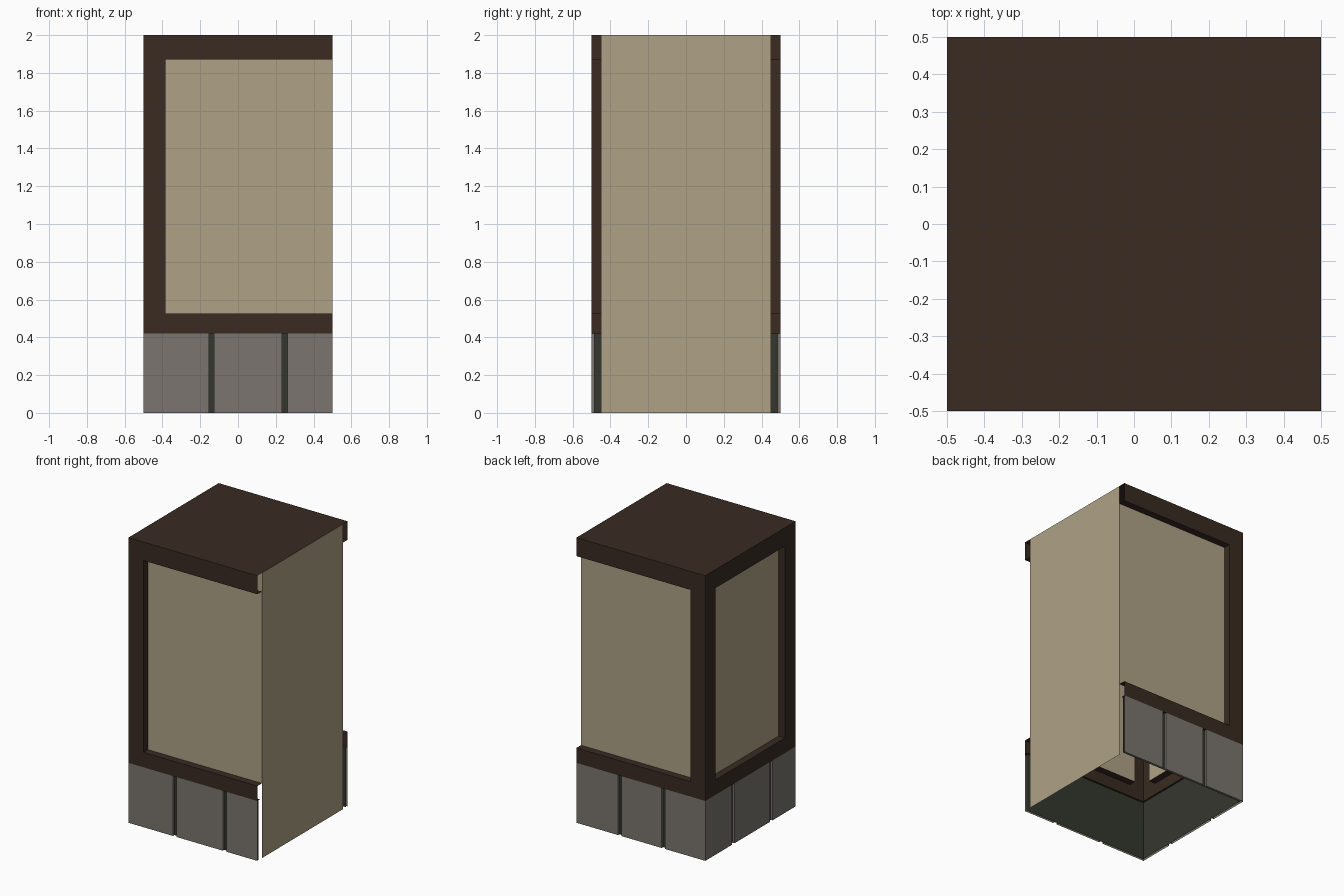
import bpy
import bmesh
from mathutils import Vector

cube = bpy.data.objects.get("Cube")
if cube:
    bpy.data.objects.remove(cube)

HALF, TOP = 0.5, 2.0
BASE_TOP, SILL, LINTEL = 0.42, 0.525, 1.87
POST, RECESS, GROOVE, FLANGE = 0.385, 0.05, 0.015, 0.03


def material(name, rgb):
    mat = bpy.data.materials.new(name)
    mat.use_nodes = True
    mat.diffuse_color = (*rgb, 1)
    bsdf = mat.node_tree.nodes["Principled BSDF"]
    bsdf.inputs["Base Color"].default_value = (*rgb, 1)
    bsdf.inputs["Roughness"].default_value = 0.9
    return mat


plaster = material("beige plaster", (0.43, 0.365, 0.245))
timber = material("dark brown timber", (0.041, 0.024, 0.016))
stone = material("grey stone", (0.197, 0.179, 0.157))
mortar = material("dark green mortar", (0.034, 0.037, 0.027))


# Each wall maps (position along wall, depth inwards, height) to space
def front(u, d, z):
    return Vector((u, d - HALF, z))


def back(u, d, z):
    return Vector((u, HALF - d, z))


def side(u, d, z):
    return Vector((d - HALF, u, z))


def open_side(u, d, z):
    return Vector((HALF - d, u, z))


def roof(u, v, z):
    return Vector((u, v, z))


def sheet(bm, corners, facing):
    """Add one flat face whose normal points along facing."""
    face = bm.faces.new([bm.verts.new(c) for c in corners])
    face.normal_update()
    if face.normal.dot(facing) < 0:
        face.normal_flip()


def upright(bm, wall, u0, u1, z0, z1, d=0):
    """Rectangle parallel to the wall, facing outwards."""
    out = wall(0, 0, 0) - wall(0, 1, 0)
    sheet(bm, [wall(u0, d, z0), wall(u1, d, z0), wall(u1, d, z1), wall(u0, d, z1)], out)


def shelf(bm, wall, u0, u1, z, depth, up):
    """Horizontal strip running inwards from the wall."""
    sheet(bm, [wall(u0, 0, z), wall(u1, 0, z), wall(u1, depth, z), wall(u0, depth, z)],
          Vector((0, 0, up)))


def jamb(bm, wall, u, z0, z1, depth, direction):
    """Vertical strip running inwards from the wall."""
    sheet(bm, [wall(u, 0, z0), wall(u, depth, z0), wall(u, depth, z1), wall(u, 0, z1)],
          wall(direction, 0, 0) - wall(0, 0, 0))


def finish(bm, name, mat):
    bmesh.ops.remove_doubles(bm, verts=bm.verts, dist=0.0001)
    mesh = bpy.data.meshes.new(name)
    bm.to_mesh(mesh)
    bm.free()
    mesh.materials.append(mat)
    bpy.context.collection.objects.link(bpy.data.objects.new(name, mesh))


def build_wall(label, wall, end, grooves):
    # Hollow timber frame with its reveals
    bm = bmesh.new()
    upright(bm, wall, -HALF, HALF, LINTEL, TOP)
    upright(bm, wall, -HALF, HALF, BASE_TOP, SILL)
    upright(bm, wall, -HALF, -POST, SILL, LINTEL)
    jamb(bm, wall, -POST, SILL, LINTEL, RECESS, 1)
    if end < HALF:
        upright(bm, wall, end, HALF, SILL, LINTEL)
        jamb(bm, wall, end, SILL, LINTEL, RECESS, -1)
    shelf(bm, wall, -POST, end, SILL, RECESS, 1)
    shelf(bm, wall, -POST, end, LINTEL, RECESS, -1)
    shelf(bm, wall, -HALF, HALF, BASE_TOP, FLANGE, -1)
    finish(bm, label + "_frame", timber)

    # Recessed plaster panel
    bm = bmesh.new()
    upright(bm, wall, -POST, end, SILL, LINTEL, RECESS)
    finish(bm, label + "_panel", plaster)

    # Mortar backing with stone blocks in front of it
    bm = bmesh.new()
    upright(bm, wall, -HALF + GROOVE, HALF, 0, BASE_TOP, GROOVE)
    finish(bm, label + "_mortar", mortar)
    bm = bmesh.new()
    gap = 0.014
    edges = [-HALF] + [g + s for g in grooves for s in (-gap, gap)] + [HALF]
    for u0, u1 in zip(edges[::2], edges[1::2]):
        upright(bm, wall, u0, u1, 0, BASE_TOP)
        if u0 > -HALF:
            jamb(bm, wall, u0, 0, BASE_TOP, GROOVE, -1)
        if u1 < HALF:
            jamb(bm, wall, u1, 0, BASE_TOP, GROOVE, 1)
    finish(bm, label + "_stones", stone)


build_wall("front", front, HALF, (-0.14, 0.247))
build_wall("back", back, HALF, (-0.175, 0.163))
build_wall("right_side", side, POST, (-0.23, 0.19))

# Plain full-height sheet closing the remaining side
bm = bmesh.new()
upright(bm, open_side, RECESS - HALF, HALF - RECESS, 0, TOP)
finish(bm, "left_side_panel", plaster)

# Flat timber top
bm = bmesh.new()
sheet(bm, [roof(-HALF, -HALF, TOP), roof(HALF, -HALF, TOP),
           roof(HALF, HALF, TOP), roof(-HALF, HALF, TOP)], Vector((0, 0, 1)))
finish(bm, "top_cover", timber)
